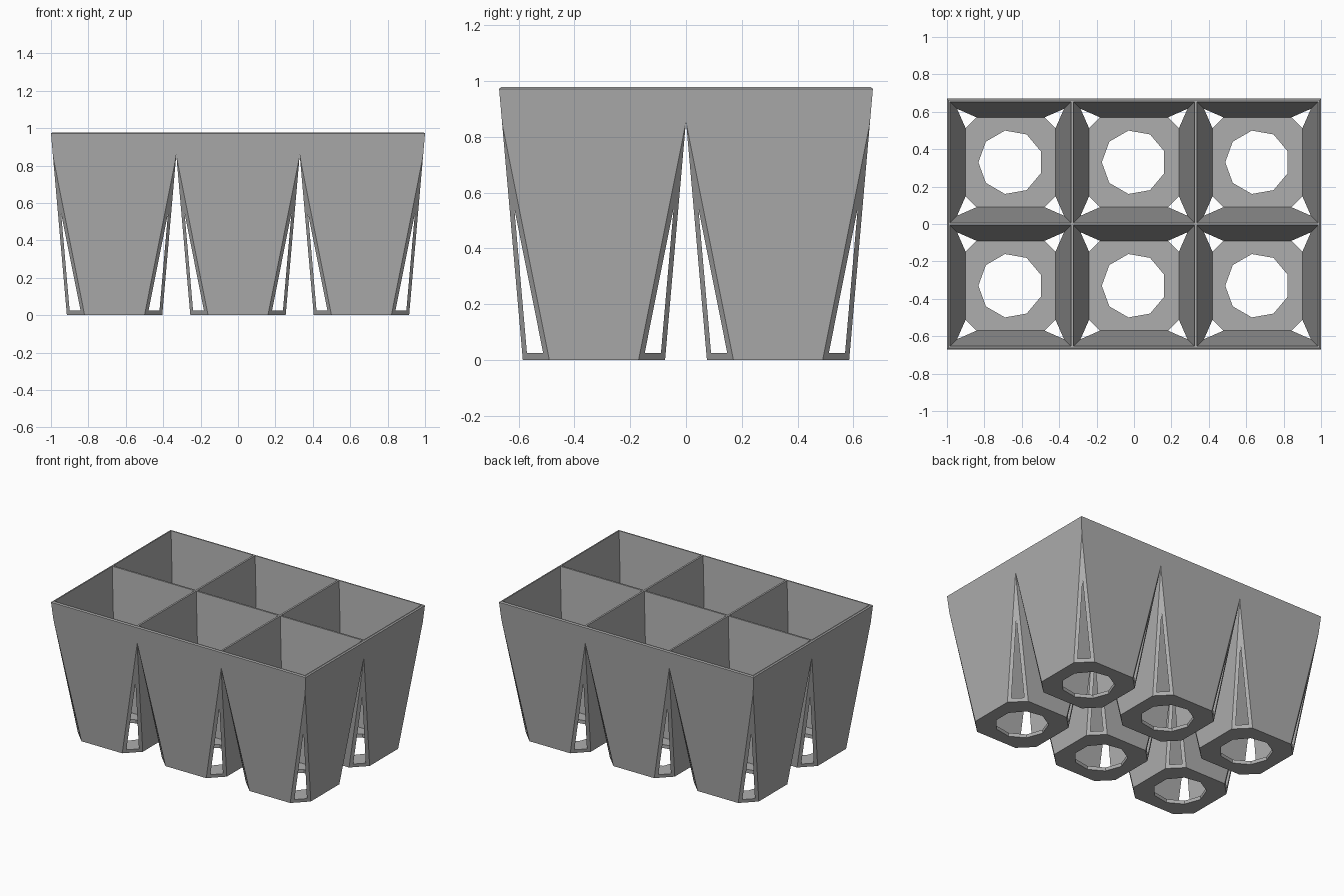
import bpy
import bmesh
from math import cos, sin, tau

# Main sizes
PITCH_X, PITCH_Y = 0.66, 0.33       # cell centre spacing from the middle
FOOT, RIM, RIM_Z = 0.255, 0.34, 0.972
FLAT, APEX_Z = 0.16, 0.85           # flat wall half width at the foot, top of corner chamfer
WALL, FLOOR = 0.017, 0.025
CENTRES = [(x, y) for x in (-PITCH_X, 0, PITCH_X) for y in (-PITCH_Y, PITCH_Y)]

cube = bpy.data.objects.get("Cube")
if cube:
    bpy.data.objects.remove(cube, do_unlink=True)

plastic = bpy.data.materials.new("grey_plastic")
plastic.use_nodes = True
colour = (0.42, 0.42, 0.42, 1)
plastic.diffuse_color = colour
plastic.node_tree.nodes["Principled BSDF"].inputs["Base Color"].default_value = colour


def half_width(z):
    return FOOT + (RIM - FOOT) * z / RIM_Z


def square(h, z):
    return [(sx * h, sy * h, z) for sx in (-1, 1) for sy in (-1, 1)]


def hull(name, points, centre):
    """Convex solid around the points, moved to a cell centre."""
    bm = bmesh.new()
    for x, y, z in points:
        bm.verts.new((x + centre[0], y + centre[1], z))
    bmesh.ops.convex_hull(bm, input=bm.verts)
    bmesh.ops.dissolve_limit(bm, angle_limit=0.005, verts=bm.verts, edges=bm.edges)
    bmesh.ops.recalc_face_normals(bm, faces=bm.faces)
    mesh = bpy.data.meshes.new(name)
    bm.to_mesh(mesh)
    bm.free()
    mesh.materials.append(plastic)
    obj = bpy.data.objects.new(name, mesh)
    bpy.context.scene.collection.objects.link(obj)
    return obj


def combine(target, other, operation):
    """Apply a boolean and discard the helper."""
    mod = target.modifiers.new(operation, "BOOLEAN")
    mod.operation, mod.solver, mod.object = operation, "EXACT", other
    bpy.context.view_layer.objects.active = target
    bpy.ops.object.modifier_apply(modifier=mod.name)
    bpy.data.objects.remove(other, do_unlink=True)


# Outer pot: tapered square with corner chamfers that widen toward the foot
foot = [(x, y, 0) for sx in (-1, 1) for sy in (-1, 1)
        for x, y in ((sx * FOOT, sy * FLAT), (sx * FLAT, sy * FOOT))]
pot = (foot + square(half_width(APEX_Z), APEX_Z) + square(RIM, RIM_Z)
       + square(RIM - 0.008, RIM_Z + 0.006))

# Square cavity breaks through the chamfers and leaves the corner slots
cavity = (square(half_width(FLOOR) - WALL, FLOOR)
          + square(half_width(1.1) - WALL, 1.1))

# Nine-sided drain hole
drain = [(-0.172 * cos(i * tau / 9), 0.172 * sin(i * tau / 9), z)
         for i in range(9) for z in (-0.1, 0.1)]

tray = hull("seedling_tray", pot, CENTRES[0])
for c in CENTRES[1:]:
    combine(tray, hull("pot", pot, c), "UNION")
for c in CENTRES:
    combine(tray, hull("cavity", cavity, c), "DIFFERENCE")
    combine(tray, hull("drain", drain, c), "DIFFERENCE")
